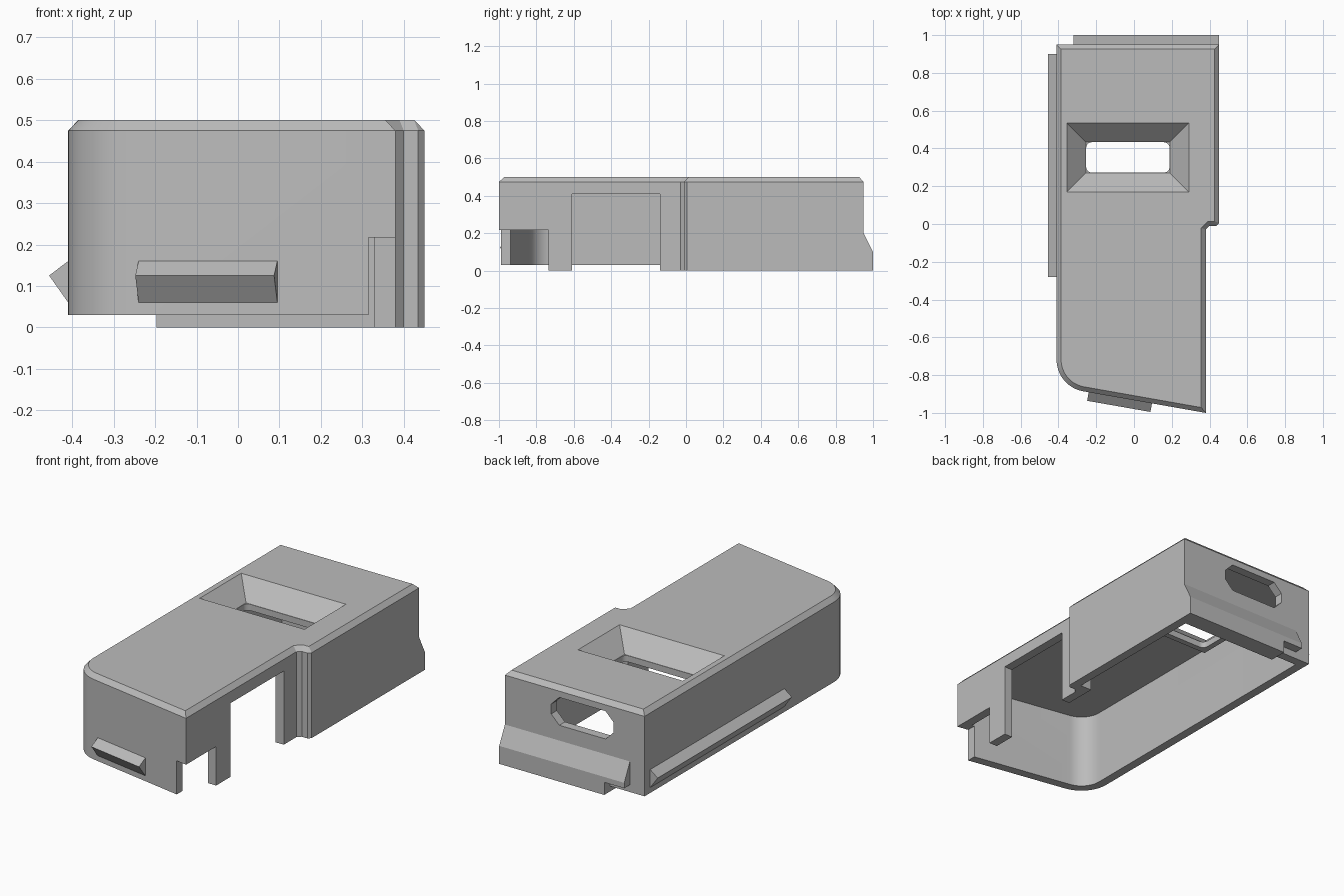
import bpy, bmesh, math
from mathutils import Vector

if "Cube" in bpy.data.objects:
    bpy.data.objects.remove(bpy.data.objects["Cube"], do_unlink=True)

grey = bpy.data.materials.new("plain_grey")
grey.use_nodes = True
grey.diffuse_color = (0.5, 0.5, 0.5, 1)
grey.node_tree.nodes["Principled BSDF"].inputs["Base Color"].default_value = (0.5, 0.5, 0.5, 1)

SLANT = math.radians(10)
WALL = 0.05
FRONT_X, FRONT_Y, LEFT_X, BACK_Y = 0.38, -1.0, -0.41, 0.95


def loft(name, rings):
    """Closed solid through rings with equal point counts."""
    bm = bmesh.new()
    rows = [[bm.verts.new(p) for p in ring] for ring in rings]
    n = len(rows[0])
    for a, b in zip(rows, rows[1:]):
        for i in range(n):
            j = (i + 1) % n
            bm.faces.new((a[i], a[j], b[j], b[i]))
    bm.faces.new(rows[0][::-1])
    bm.faces.new(rows[-1])
    bmesh.ops.recalc_face_normals(bm, faces=bm.faces)
    mesh = bpy.data.meshes.new(name)
    bm.to_mesh(mesh)
    bm.free()
    mesh.materials.append(grey)
    ob = bpy.data.objects.new(name, mesh)
    bpy.context.collection.objects.link(ob)
    return ob


def flat(points, z):
    return [(x, y, z) for x, y in points]


def rect(x0, x1, y0, y1, grow=0):
    return [(x0 - grow, y0 - grow), (x1 + grow, y0 - grow),
            (x1 + grow, y1 + grow), (x0 - grow, y1 + grow)]


def box(x0, x1, y0, y1, z0, z1):
    base = rect(x0, x1, y0, y1)
    return loft("cutter", [flat(base, z0), flat(base, z1)])


def combine(target, tool, operation="DIFFERENCE"):
    mod = target.modifiers.new("combine", "BOOLEAN")
    mod.operation, mod.solver, mod.object = operation, "EXACT", tool
    tool.hide_render = True
    bpy.context.view_layer.objects.active = target
    bpy.ops.object.modifier_apply(modifier=mod.name)
    bpy.data.objects.remove(tool, do_unlink=True)


def front_y(x):
    return FRONT_Y + (FRONT_X - x) * math.tan(SLANT)


def outline(step, radius=0.17, segments=12):
    """Plan with a rounded front corner and a side step."""
    cx = LEFT_X + radius
    cy = front_y(cx) + radius / math.cos(SLANT)
    pts = []
    for i in range(segments + 1):
        a = math.pi + (math.pi / 2 - SLANT) * i / segments
        pts.append((cx + radius * math.cos(a), cy + radius * math.sin(a)))
    return pts + [(FRONT_X, FRONT_Y)] + step + [(0.45, BACK_Y), (LEFT_X, BACK_Y)]


def inset(points, d):
    """Mitred inward offset of a counter-clockwise plan."""
    result = []
    for i, p in enumerate(points):
        p = Vector(p)
        u = (p - Vector(points[i - 1])).normalized()
        v = (Vector(points[(i + 1) % len(points)]) - p).normalized()
        n, m = Vector((-u.y, u.x)), Vector((-v.y, v.x))
        result.append(tuple(p + (n + m) * d / (1 + n.dot(m))))
    return result


# Hollow shell with a chamfered roof
plan = outline([(0.38, -0.03), (0.40, -0.01), (0.435, -0.01), (0.45, 0.005)])
shell = loft("shell", [flat(plan, 0), flat(plan, 0.475), flat(inset(plan, 0.024), 0.5)])
cavity = inset(outline([(0.38, -0.01), (0.45, -0.01)]), WALL)
combine(shell, loft("cavity", [flat(cavity, -0.2), flat(cavity, 0.45)]))

# Sloped roof recess with its surround and a rounded opening
opening = (-0.255, 0.19, 0.27, 0.435)
combine(shell, loft("surround", [flat(rect(*opening, 0.03), 0.365),
                                 flat(rect(*opening, 0.125), 0.46)]), "UNION")
combine(shell, loft("recess", [flat(rect(*opening), 0.4),
                               flat(rect(*opening, 0.14), 0.54)]))
r = 0.03
hole = []
for k, (cx, cy) in enumerate(rect(*opening, -r - 0.002)):
    for i in range(7):
        a = math.pi + (k + i / 6) * math.pi / 2
        hole.append((cx + r * math.cos(a), cy + r * math.sin(a)))
combine(shell, loft("hole", [flat(hole, 0.3), flat(hole, 0.43)]))

# Raised bottom edge on the front and left, then the two side cutouts
for size in [(-0.6, -0.197, -1.2, 1.2, -0.1, 0.03),
             (-0.3, 0.32, -1.2, -0.8, -0.1, 0.03),
             (0.315, 0.6, -1.2, -0.735, -0.1, 0.217),
             (0.25, 0.6, -0.61, -0.14, -0.1, 0.41)]:
    combine(shell, box(*size))

# Eight-sided slot in the back wall
x0, x1, z0, z1, c = -0.22, 0.165, 0.285, 0.44, 0.05
slot = [(x0 + c, z0), (x1 - c, z0), (x1, z0 + c), (x1, z1 - c),
        (x1 - c, z1), (x0 + c, z1), (x0, z1 - c), (x0, z0 + c)]
combine(shell, loft("slot", [[(x, y, z) for x, z in slot] for y in (0.85, 1.1)]))

# Flared back lip, shorter underneath near its free end
for name, x0, x1, bottom in (("back_lip", -0.197, 0.45, 0), ("back_lip_end", -0.32, -0.197, 0.07)):
    profile = [(BACK_Y, 0.2), (1, 0.1), (1, bottom), (BACK_Y, bottom)]
    loft(name, [[(x, y, z) for y, z in profile] for x in (x0, x1)])

# Triangular snap ridges on the left and front walls
ridge = [(0, 0.16), (0.046, 0.125), (0, 0.06)]
loft("side_ridge", [[(LEFT_X - d, y, z) for d, z in ridge] for y in (-0.28, 0.9)])
out = Vector((-math.sin(SLANT), -math.cos(SLANT)))
loft("front_ridge", [[(x + out.x * d, front_y(x) + out.y * d, z) for d, z in ridge]
                     for x in (-0.24, 0.095)])

# Smooth the rounded corners, keep the edges sharp
bpy.ops.object.select_all(action="DESELECT")
shell.select_set(True)
bpy.context.view_layer.objects.active = shell
bpy.ops.object.shade_smooth_by_angle(angle=math.radians(25))
